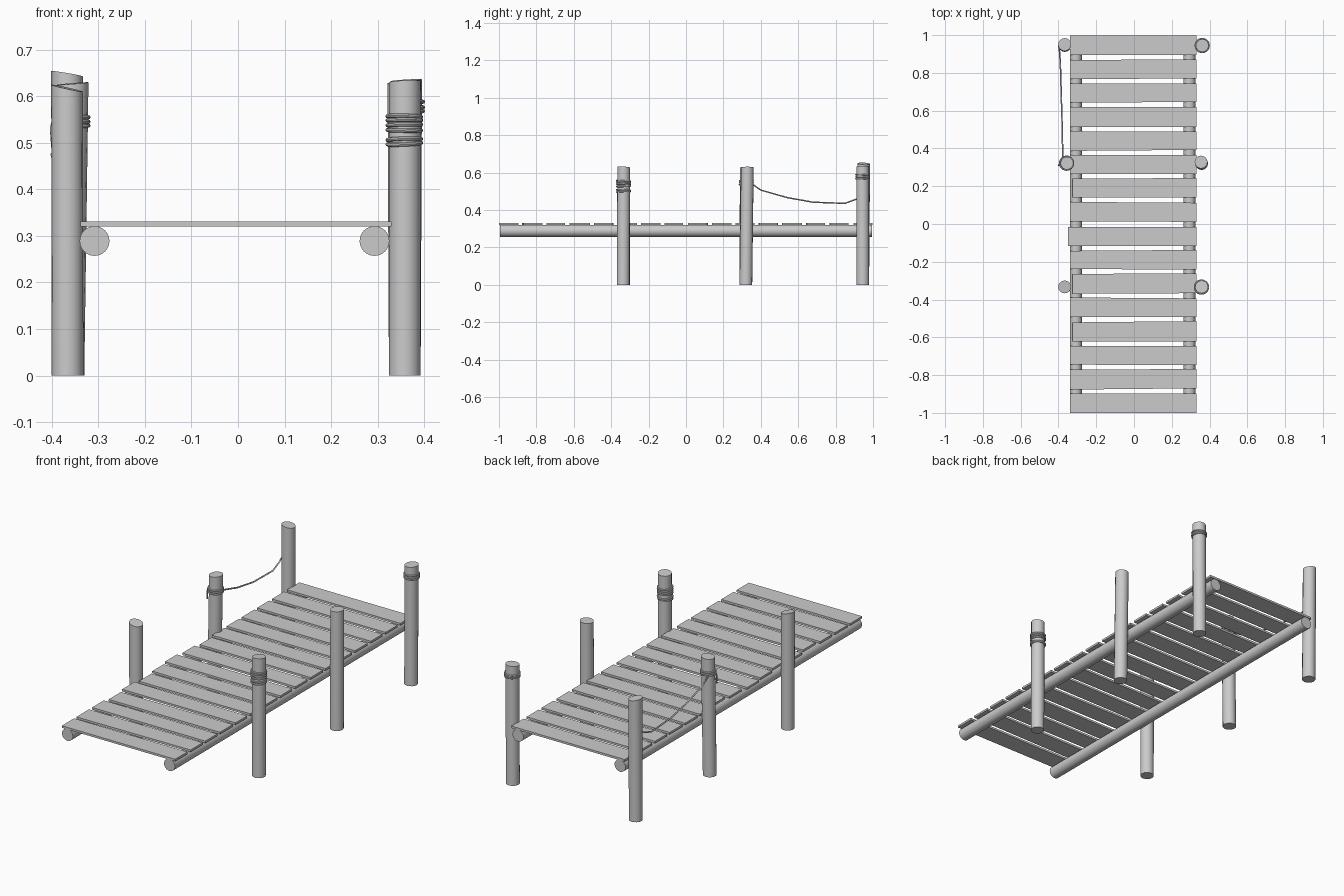
import bpy
import bmesh
import random
from math import radians
from mathutils import Vector

random.seed(4)
if "Cube" in bpy.data.objects:
    bpy.data.objects.remove(bpy.data.objects["Cube"], do_unlink=True)

grey = bpy.data.materials.new("weathered_grey")
grey.use_nodes = True
grey.diffuse_color = (0.6, 0.6, 0.6, 1)
grey.node_tree.nodes["Principled BSDF"].inputs["Base Color"].default_value = grey.diffuse_color


def finish(obj, smooth=True):
    obj.data.materials.append(grey)
    bpy.ops.object.select_all(action='DESELECT')
    obj.select_set(True)
    bpy.context.view_layer.objects.active = obj
    if smooth:
        bpy.ops.object.shade_smooth_by_angle(angle=radians(40))
    return obj


def mesh_object(name, bm, smooth=True):
    mesh = bpy.data.meshes.new(name)
    bm.to_mesh(mesh)
    bm.free()
    obj = bpy.data.objects.new(name, mesh)
    bpy.context.collection.objects.link(obj)
    return finish(obj, smooth)


def post(name, base, top, height, slope, radius=0.034):
    """Upright log that leans from base to top, with an obliquely sawn top."""
    bm = bmesh.new()
    bmesh.ops.create_cone(bm, cap_ends=True, segments=16, radius1=radius,
                          radius2=radius, depth=1)
    for v in bm.verts:
        x, y = v.co.x, v.co.y
        upper = v.co.z > 0
        foot = top if upper else base
        z = height + slope[0] * x + slope[1] * y if upper else 0
        v.co = (foot[0] + x, foot[1] + y, z)
    mesh_object(name, bm)


def wraps(name, x, y, heights, radius=0.036):
    """Stack of slightly tilted rope turns around a post."""
    for i, z in enumerate(heights):
        bpy.ops.mesh.primitive_torus_add(
            major_radius=radius, minor_radius=0.0045, major_segments=24,
            minor_segments=8, location=(x, y, z),
            rotation=(random.uniform(-.06, .06), random.uniform(-.06, .06), 0))
        obj = bpy.context.object
        obj.name = f"{name}_{i + 1}"
        finish(obj)


def rope(name, points, radius=0.004):
    curve = bpy.data.curves.new(name, 'CURVE')
    curve.dimensions = '3D'
    curve.bevel_depth = radius
    curve.bevel_resolution = 1
    curve.use_fill_caps = True
    spline = curve.splines.new('POLY')
    spline.points.add(len(points) - 1)
    for p, co in zip(spline.points, points):
        p.co = (*co, 1)
    obj = bpy.data.objects.new(name, curve)
    bpy.context.collection.objects.link(obj)
    finish(obj, False)
    bpy.ops.object.convert(target='MESH')
    bpy.ops.object.shade_smooth_by_angle(angle=radians(60))


# Long round beams under the deck
for name, x in (("right_beam", -0.308), ("left_beam", 0.293)):
    bm = bmesh.new()
    bmesh.ops.create_cone(bm, cap_ends=True, segments=24, radius1=0.032,
                          radius2=0.032, depth=1.99)
    for v in bm.verts:
        v.co = Vector((x + v.co.x, v.co.z, 0.289 + v.co.y))
    mesh_object(name, bm)

# Deck planks, slightly uneven in width and length
short_ends = {3: -0.325, 5: -0.325, 7: -0.35, 9: -0.325}
for i in range(16):
    y = -0.948 + i * 0.1263
    left = short_ends.get(i, -0.338)
    bm = bmesh.new()
    bmesh.ops.create_cube(bm, size=1)
    jitter = 0 if i in (0, 15) else 0.004
    shift = {(a, b): random.uniform(-jitter, jitter) for a in (0, 1) for b in (0, 1)}
    for v in bm.verts:
        a, b = v.co.x > 0, v.co.y > 0
        v.co = (0.33 if a else left,
                y + v.co.y * 0.103 + shift[(int(a), int(b))],
                0.331 if v.co.z > 0 else 0.32)
    mesh_object(f"plank_{i + 1}", bm, False)

# Posts on both sides
post("right_front_post", (-0.366, -0.333), (-0.367, -0.333), 0.617, (-0.22, 0.05))
post("right_middle_post", (-0.364, 0.32), (-0.355, 0.322), 0.627, (0.08, 0.03))
post("right_rear_post", (-0.366, 0.945), (-0.367, 0.95), 0.648, (-0.17, -0.05))
post("left_front_post", (0.358, -0.336), (0.358, -0.333), 0.631, (0.05, -0.08))
post("left_middle_post", (0.358, 0.32), (0.355, 0.328), 0.63, (0.05, 0.0))
post("left_rear_post", (0.358, 0.945), (0.361, 0.945), 0.634, (0.06, 0.05))

# Rope turns around three of the posts
wraps("left_front_wrap", 0.357, -0.334, (0.498, 0.507, 0.527, 0.538, 0.548, 0.556))
wraps("left_rear_wrap", 0.361, 0.945, (0.57, 0.578, 0.587))
wraps("right_middle_wrap", -0.357, 0.322, (0.538, 0.547, 0.556))

# Sagging rope between the two rear right posts, and its loose tail
rope("sagging_rope", [(-0.39, 0.315, 0.548), (-0.377, 0.355, 0.538), (-0.378, 0.4, 0.507),
                      (-0.381, 0.54, 0.467), (-0.385, 0.68, 0.442),
                      (-0.39, 0.85, 0.436), (-0.394, 0.91, 0.458),
                      (-0.399, 0.945, 0.475)])
rope("rope_tail", [(-0.394, 0.315, 0.556), (-0.4, 0.312, 0.53), (-0.397, 0.31, 0.49)])
